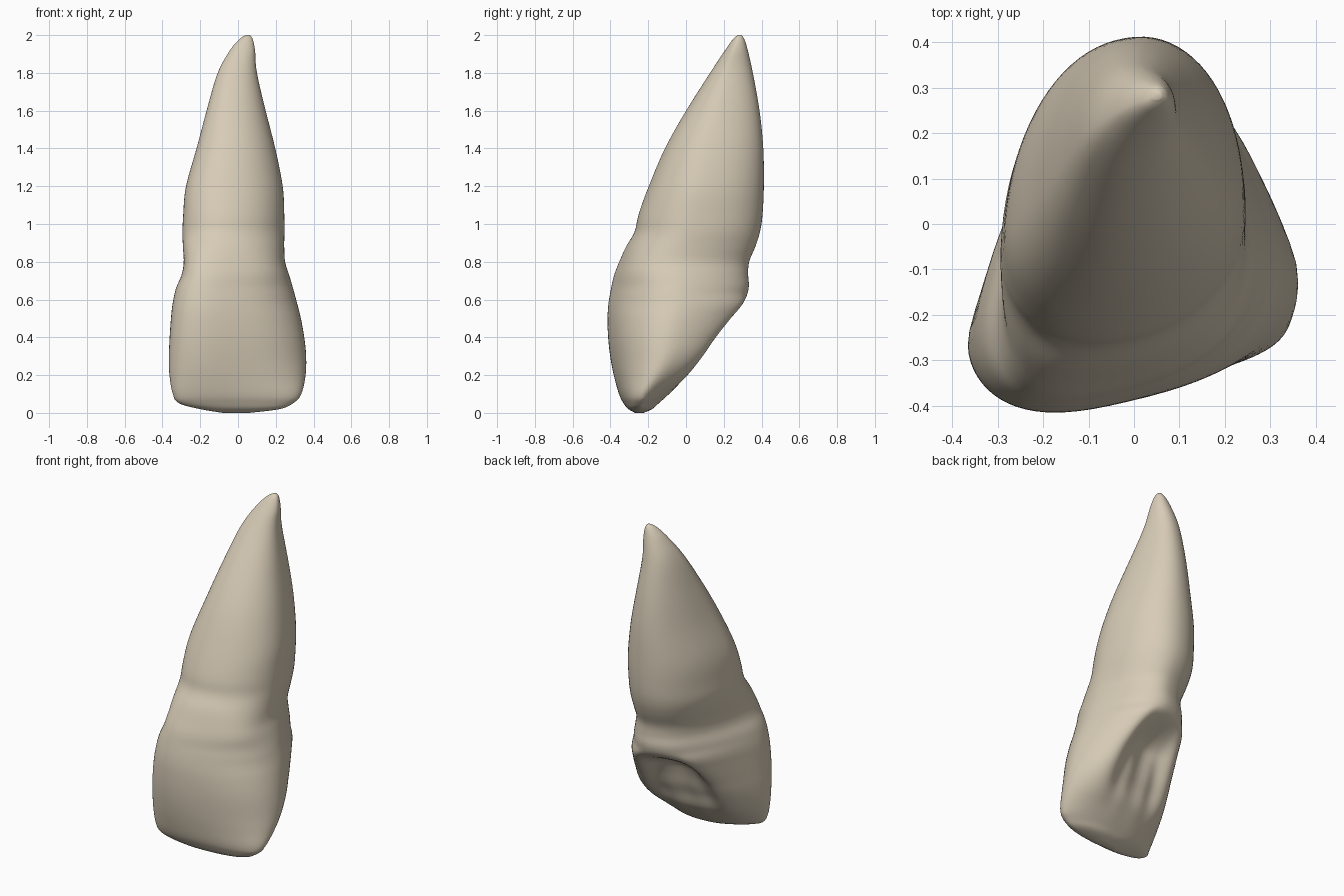
import bpy, bmesh, math

if "Cube" in bpy.data.objects:
    bpy.data.objects.remove(bpy.data.objects["Cube"])

SIDES, STEPS = 80, 6

# height, left, right, front, back
RINGS = [
    (0.00, -0.08, 0.06, -0.270, -0.225),
    (0.02, -0.20, 0.22, -0.305, -0.180),
    (0.05, -0.31, 0.29, -0.330, -0.145),
    (0.10, -0.347, 0.337, -0.355, -0.090),
    (0.20, -0.365, 0.360, -0.383, 0.010),
    (0.30, -0.368, 0.363, -0.402, 0.090),
    (0.40, -0.364, 0.353, -0.413, 0.160),
    (0.50, -0.357, 0.335, -0.416, 0.240),
    (0.58, -0.348, 0.315, -0.411, 0.305),
    (0.66, -0.330, 0.293, -0.397, 0.333),
    (0.73, -0.300, 0.272, -0.381, 0.330),
    (0.80, -0.288, 0.250, -0.354, 0.335),
    (0.88, -0.293, 0.246, -0.318, 0.368),
    (0.96, -0.295, 0.247, -0.272, 0.393),
    (1.05, -0.291, 0.246, -0.252, 0.406),
    (1.20, -0.277, 0.238, -0.198, 0.413),
    (1.40, -0.220, 0.198, -0.112, 0.410),
    (1.60, -0.167, 0.147, 0.000, 0.390),
    (1.80, -0.108, 0.100, 0.128, 0.354),
    (1.92, -0.042, 0.090, 0.207, 0.327),
    (1.98, 0.010, 0.077, 0.250, 0.308),
    (2.00, 0.042, 0.062, 0.274, 0.292),
]


def smooth(a, b, v):
    t = min(1, max(0, (v - a) / (b - a)))
    return t * t * (3 - 2 * t)


def spline(p0, p1, p2, p3, t):
    return tuple(0.5 * (2 * b + (c - a) * t + (2 * a - 5 * b + 4 * c - d) * t * t
                        + (3 * b - a - 3 * c + d) * t ** 3)
                 for a, b, c, d in zip(p0, p1, p2, p3))


def rings():
    last = len(RINGS) - 1
    for i in range(last):
        pts = [RINGS[min(last, max(0, i + k))] for k in (-1, 0, 1, 2)]
        for s in range(STEPS):
            yield spline(*pts, s / STEPS)
    yield RINGS[-1]


def fit(vals, lo, hi):
    a, b = min(vals), max(vals)
    return [lo + (v - a) / (b - a) * (hi - lo) for v in vals]


def section(z, left, right, front, back):
    """Rounded outline, hollowed at the back of the crown, fitted to its extents."""
    crown = 1 - smooth(0.65, 1.0, z)
    hollow = smooth(0.04, 0.28, z) * (1 - smooth(0.46, 0.64, z))
    width = 0.76 - 0.26 * smooth(0.25, 0.6, z)
    neck = 0.17 * math.exp(-((z - 0.79) / 0.1) ** 2)
    power = 2 / (2.15 + 0.4 * crown)
    xs, ys, sines = [], [], []
    for k in range(SIDES):
        a = 2 * math.pi * k / SIDES
        c, s = math.cos(a), math.sin(a)
        u = math.copysign(abs(c) ** power, c)
        v = math.copysign(abs(s) ** power, s)
        y = v * (0.62 if v > 0 else 0.38)
        x = u * (1 - (0.06 + 0.26 * crown) * max(0, v))
        if v > 0:
            # hollow between the side ridges, with faint vertical folds
            dip = math.exp(-(u / width) ** 4)
            y -= hollow * dip * (0.29 + 0.02 * math.cos(11 * u))
        xs.append(x)
        ys.append(y + x * (0.07 + 0.06 * crown))
        sines.append(min(0, s))
    # the neck pinches higher on the front than on the sides
    xs = [x * (1 + neck * s * s) for x, s in zip(fit(xs, left, right), sines)]
    return zip(xs, fit(ys, front, back), [z] * SIDES)


# Crown and root as one lofted surface
bm = bmesh.new()
loops = [[bm.verts.new(p) for p in section(*r)] for r in rings()]
for a, b in zip(loops, loops[1:]):
    for k in range(SIDES):
        n = (k + 1) % SIDES
        bm.faces.new((a[k], a[n], b[n], b[k]))
bm.faces.new(loops[0][::-1])
bm.faces.new(loops[-1])
# Soften the surface
for _ in range(3):
    bmesh.ops.smooth_vert(bm, verts=[v for v in bm.verts if 0.08 < v.co.z < 1.9],
                          factor=0.5, use_axis_x=True, use_axis_y=True, use_axis_z=False)
bmesh.ops.recalc_face_normals(bm, faces=bm.faces)
for f in bm.faces:
    f.smooth = True

mesh = bpy.data.meshes.new("tooth")
bm.to_mesh(mesh)
bm.free()
ivory = bpy.data.materials.new("ivory")
ivory.diffuse_color = (0.68, 0.60, 0.47, 1)
ivory.use_nodes = True
ivory.node_tree.nodes["Principled BSDF"].inputs["Base Color"].default_value = ivory.diffuse_color
mesh.materials.append(ivory)
tooth = bpy.data.objects.new("tooth", mesh)
bpy.context.collection.objects.link(tooth)
